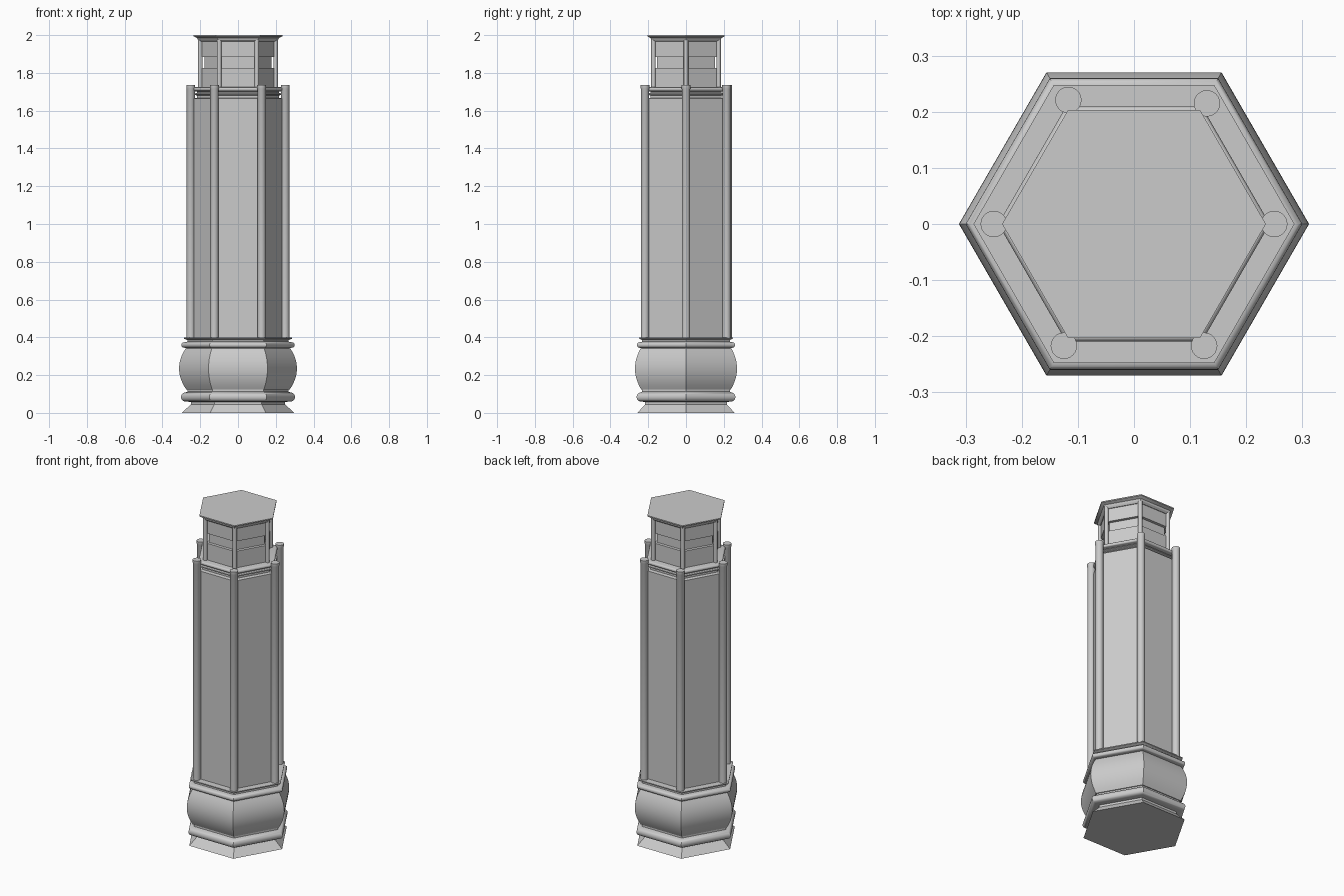
import bpy, bmesh, math
from math import sin, cos, pi

if "Cube" in bpy.data.objects:
    bpy.data.objects.remove(bpy.data.objects["Cube"])


def finish(name, bm):
    bmesh.ops.recalc_face_normals(bm, faces=bm.faces)
    mesh = bpy.data.meshes.new(name)
    bm.to_mesh(mesh)
    bm.free()
    ob = bpy.data.objects.new(name, mesh)
    bpy.context.collection.objects.link(ob)
    bpy.context.view_layer.objects.active = ob
    ob.select_set(True)
    bpy.ops.object.shade_smooth_by_angle(angle=math.radians(30))
    ob.select_set(False)
    return ob


def lathe(name, profile, sides=6, centre=(0, 0)):
    """Closed solid from (radius, height) points swept around a polygon."""
    bm = bmesh.new()
    rings = [[bm.verts.new((centre[0] + r * cos(2 * pi * i / sides),
                            centre[1] + r * sin(2 * pi * i / sides), z))
              for i in range(sides)] for r, z in profile]
    for a, b in zip(rings, rings[1:]):
        for i in range(sides):
            j = (i + 1) % sides
            bm.faces.new((a[i], a[j], b[j], b[i]))
    bm.faces.new(rings[0])
    bm.faces.new(rings[-1])
    return finish(name, bm)


def bead(r, bulge, z0, z1, n=10):
    """Half-ellipse moulding between two heights."""
    return [(r + bulge * sin(pi * k / n),
             (z0 + z1) / 2 - (z1 - z0) / 2 * cos(pi * k / n)) for k in range(n + 1)]


# Base: flared foot, bead, swollen drum, bead and top plate
drum = [(0.278 + 0.034 * (1 - ((z - 0.235) / 0.105) ** 2), z)
        for z in [0.125 + 0.215 * k / 12 for k in range(13)]]
lathe("base", [(0.297, 0), (0.250, 0.045), (0.250, 0.058)]
      + bead(0.277, 0.025, 0.060, 0.108) + [(0.268, 0.112), (0.268, 0.125)]
      + drum + [(0.270, 0.343)] + bead(0.284, 0.016, 0.345, 0.374)
      + [(0.268, 0.377), (0.268, 0.385), (0.286, 0.393), (0.286, 0.399)])

# Shaft with a groove below the top rails
lathe("shaft", [(0.240, 0.395), (0.240, 1.665), (0.216, 1.668), (0.216, 1.680)]
      + bead(0.218, 0.012, 1.681, 1.694, 6) + [(0.216, 1.700)]
      + bead(0.232, 0.010, 1.704, 1.724, 8))

# Corner columns and slim lantern posts
spots = [(0.25, 0), (0.13, 0.215), (-0.117, 0.221),
         (-0.25, 0), (-0.125, -0.217), (0.125, -0.217)]
for k, spot in enumerate(spots):
    lathe(f"column_{k}", [(0.022, 0.395), (0.022, 1.715), (0.0235, 1.718),
                          (0.0235, 1.735)], 24, spot)
    a = k * pi / 3
    lathe(f"lantern_post_{k}", [(0.012, 1.715), (0.012, 1.975)], 16,
          (0.199 * cos(a), 0.199 * sin(a)))

# Lantern walls with a recessed middle band
lathe("lantern", [(0.196, 1.715), (0.196, 1.825), (0.178, 1.826), (0.178, 1.884),
                  (0.196, 1.885), (0.196, 1.972)])

# Flared flat roof
lathe("roof", [(0.200, 1.965), (0.212, 1.974), (0.216, 1.984), (0.235, 1.993), (0.235, 2.0)])
